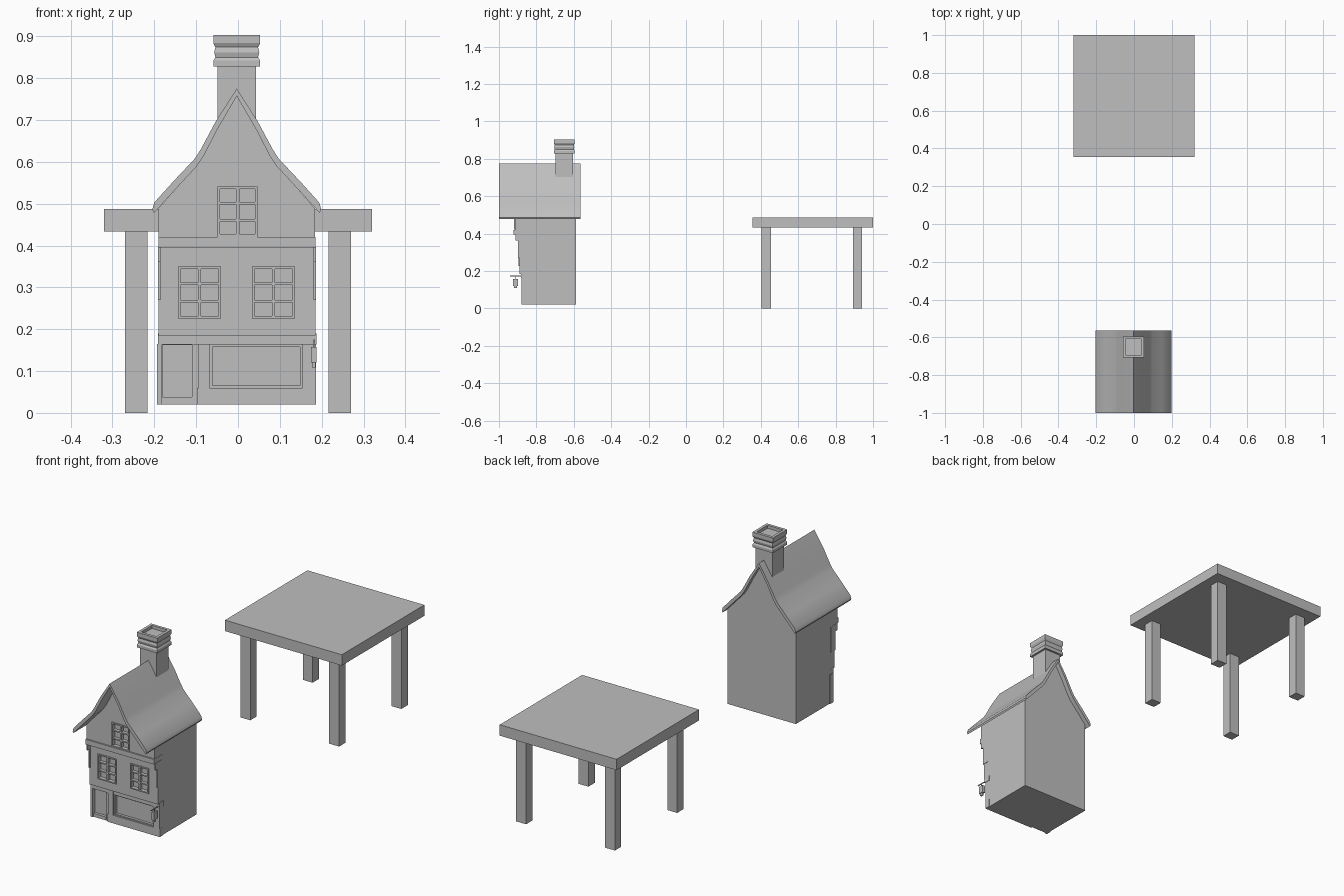
import bpy, bmesh

cube = bpy.data.objects.get("Cube")
if cube:
    bpy.data.objects.remove(cube, do_unlink=True)

GREY = (0.52, 0.52, 0.52, 1)
mat = bpy.data.materials.new("plain grey")
mat.use_nodes = True
mat.diffuse_color = GREY
mat.node_tree.nodes["Principled BSDF"].inputs["Base Color"].default_value = GREY


def finish(name, bm):
    bmesh.ops.recalc_face_normals(bm, faces=bm.faces)
    mesh = bpy.data.meshes.new(name)
    bm.to_mesh(mesh)
    bm.free()
    mesh.materials.append(mat)
    obj = bpy.data.objects.new(name, mesh)
    bpy.context.collection.objects.link(obj)
    return obj


def add_box(bm, x0, x1, y0, y1, z0, z1):
    for v in bmesh.ops.create_cube(bm, size=1)["verts"]:
        v.co = (x1 if v.co.x > 0 else x0, y1 if v.co.y > 0 else y0, z1 if v.co.z > 0 else z0)


def boxes(name, *dims):
    bm = bmesh.new()
    for d in dims:
        add_box(bm, *d)
    return finish(name, bm)


def prism(name, outline, y0, y1):
    """Extrude an (x, z) outline along y."""
    bm = bmesh.new()
    face = bm.faces.new([bm.verts.new((x, y0, z)) for x, z in outline])
    new = bmesh.ops.extrude_face_region(bm, geom=[face])["geom"]
    bmesh.ops.translate(bm, vec=(0, y1 - y0, 0), verts=[g for g in new if isinstance(g, bmesh.types.BMVert)])
    return finish(name, bm)


def smooth(obj, angle):
    bpy.ops.object.select_all(action="DESELECT")
    obj.select_set(True)
    bpy.context.view_layer.objects.active = obj
    bpy.ops.object.shade_smooth_by_angle(angle=angle)


def recess(obj, front, depth, *openings):
    """Sink rectangular (x0, x1, z0, z1) openings into a wall."""
    cutter = boxes("opening_cutter", *[(a, b, front - 0.02, front + depth, c, d) for a, b, c, d in openings])
    mod = obj.modifiers.new("openings", "BOOLEAN")
    mod.operation, mod.solver, mod.object = "DIFFERENCE", "EXACT", cutter
    bpy.context.view_layer.objects.active = obj
    bpy.ops.object.modifier_apply(modifier=mod.name)
    bpy.data.objects.remove(cutter, do_unlink=True)


def window(name, opening, front, back, rim=0.006, cols=2, rows=3):
    """Frame and glazing bars around one opening."""
    x0, x1, z0, z1 = opening
    parts = [(x0, x0 + rim, front, back, z0, z1), (x1 - rim, x1, front, back, z0, z1),
             (x0, x1, front, back, z0, z0 + rim), (x0, x1, front, back, z1 - rim, z1)]
    bar = front + 0.003
    for i in range(1, cols):
        x = x0 + (x1 - x0) * i / cols
        parts.append((x - 0.004, x + 0.004, bar, back, z0, z1))
    for i in range(1, rows):
        z = z0 + (z1 - z0) * i / rows
        parts.append((x0, x1, bar, back, z - 0.003, z + 0.003))
    return boxes(name, *parts)


# Table
boxes("table_top", (-0.32, 0.32, 0.355, 1.0, 0.433, 0.487))
for side, x in (("right", -0.243), ("left", 0.243)):
    for end, y in (("front", 0.43), ("back", 0.917)):
        boxes(f"table_leg_{end}_{side}", (x - 0.027, x + 0.027, y - 0.025, y + 0.025, 0, 0.435))

# Flared roof
CX = -0.003
outer = [(0.202, 0.486), (0.197, 0.503), (0.15, 0.555), (0.1, 0.608), (0.086, 0.63), (0.05, 0.697), (0, 0.775)]
inner = [(0.198, 0.478), (0.145, 0.536), (0.095, 0.59), (0.078, 0.616), (0.045, 0.68), (0, 0.757)]


def mirrored(half):
    return [(CX + x, z) for x, z in half] + [(CX - x, z) for x, z in reversed(half[:-1])]


roof = prism("roof", mirrored(outer) + mirrored(inner)[::-1], -1.0, -0.565)
smooth(roof, 0.45)


# House walls, each storey standing further forward
def gabled(bottom):
    return [(CX - 0.187, bottom), (CX + 0.187, bottom)] + mirrored([(0.187, 0.489)] + inner[1:])


prism("house_body", gabled(0.02), -0.855, -0.588)
gable = prism("gable_wall", gabled(0.395), -0.915, -0.85)
upper = boxes("upper_wall", (-0.19, 0.185, -0.89, -0.85, 0.185, 0.4))
shop = boxes("shop_wall", (-0.19, 0.185, -0.872, -0.85, 0.02, 0.19))

# Windows
top_win = (-0.049, 0.047, 0.421, 0.541)
upper_wins = {"right": (-0.143, -0.041, 0.226, 0.35), "left": (0.034, 0.136, 0.226, 0.35)}
recess(gable, -0.915, 0.014, top_win)
recess(upper, -0.89, 0.014, *upper_wins.values())
window("gable_window", top_win, -0.92, -0.9)
for side, opening in upper_wins.items():
    window(f"upper_window_{side}", opening, -0.895, -0.875)

# Shop front and door
door = (-0.18, -0.11, 0.038, 0.162)
pane = (-0.065, 0.152, 0.062, 0.162)
recess(shop, -0.872, 0.012, door, pane)
window("shop_window_frame", pane, -0.873, -0.859, 0.004, 1, 1)
boxes("door_step", (-0.18, -0.11, -0.874, -0.86, 0.026, 0.038))
boxes("shop_plinth", (-0.098, 0.187, -0.879, -0.85, 0.02, 0.06))
for name, x0, x1 in (("middle", -0.095, -0.068), ("left", 0.154, 0.186)):
    boxes(f"shop_pilaster_{name}", (x0, x1, -0.879, -0.85, 0.06, 0.165),
          (x0 - 0.002, x1 + 0.002, -0.883, -0.85, 0.163, 0.19))
boxes("shop_pilaster_right", (-0.194, -0.182, -0.877, -0.85, 0.02, 0.165))
boxes("shop_fascia", (-0.191, 0.187, -0.88, -0.85, 0.163, 0.19))
boxes("storey_band", (-0.19, 0.185, -0.922, -0.85, 0.395, 0.42))

# Corner brackets under the jutting storey
for side, x in (("right", -0.191), ("left", 0.181)):
    boxes(f"corner_bracket_{side}", (x, x + 0.006, -0.897, -0.86, 0.27, 0.365),
          (x, x + 0.006, -0.911, -0.86, 0.362, 0.397))

# Hanging lantern
boxes("lantern_bracket", (0.18, 0.184, -0.94, -0.87, 0.171, 0.175), (0.18, 0.184, -0.915, -0.911, 0.155, 0.175))
boxes("lantern", (0.174, 0.188, -0.926, -0.898, 0.12, 0.158), (0.177, 0.185, -0.92, -0.904, 0.108, 0.12))

# Chimney with a ridged, hollow cap
boxes("chimney_stack", (-0.049, 0.043, -0.697, -0.605, 0.66, 0.835))
bm = bmesh.new()
rings = [(0.046, 0.828), (0.056, 0.828), (0.056, 0.842), (0.051, 0.85), (0.054, 0.862), (0.051, 0.874),
         (0.056, 0.884), (0.056, 0.903), (0.042, 0.903), (0.042, 0.888)]
loops = [[bm.verts.new((CX + sx * r, -0.651 + sy * r, z)) for sx, sy in ((-1, -1), (1, -1), (1, 1), (-1, 1))]
         for r, z in rings]
for a, b in zip(loops, loops[1:]):
    for i in range(4):
        bm.faces.new((a[i], a[(i + 1) % 4], b[(i + 1) % 4], b[i]))
bm.faces.new(loops[0])
bm.faces.new(loops[-1])
finish("chimney_cap", bm)
